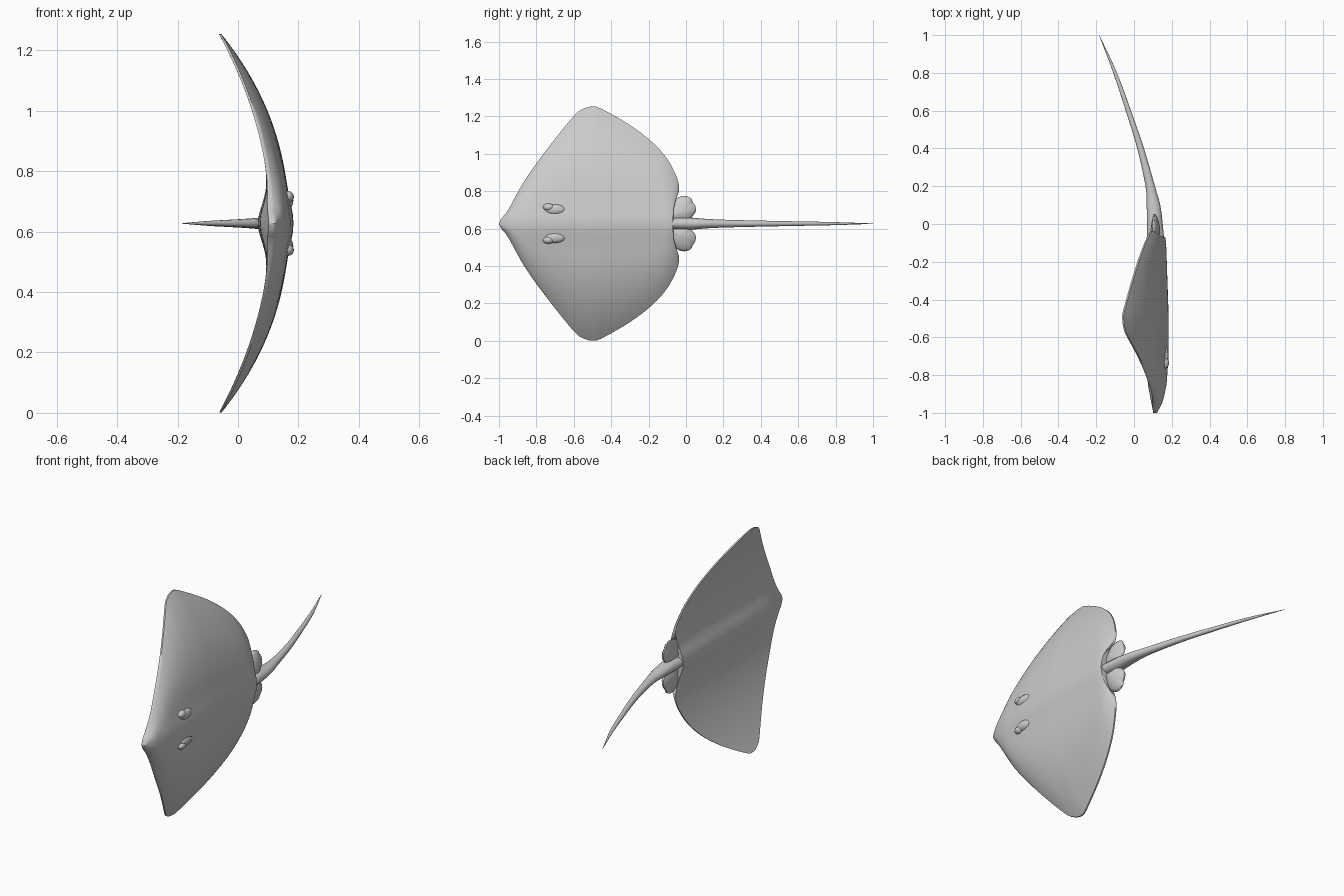
import bpy, bmesh, math
from mathutils import Vector

if "Cube" in bpy.data.objects:
    bpy.data.objects.remove(bpy.data.objects["Cube"], do_unlink=True)

MID = 0.627  # height of the symmetry plane; the back faces +x

grey = bpy.data.materials.new("plain grey")
grey.use_nodes = True
grey.diffuse_color = (0.6, 0.6, 0.6, 1)
grey.node_tree.nodes["Principled BSDF"].inputs["Base Color"].default_value = (0.6, 0.6, 0.6, 1)


def lerp_table(table, v):
    for (a, p), (b, q) in zip(table, table[1:]):
        if v <= b:
            k = max(0, (v - a) / (b - a))
            return p + (q - p) * k
    return table[-1][1]


def smooth_path(points, steps):
    """Catmull-Rom curve through the points."""
    pts = [Vector(p) for p in points]
    pts = [pts[0] * 2 - pts[1]] + pts + [pts[-1] * 2 - pts[-2]]
    out = []
    for a, b, c, d in zip(pts, pts[1:], pts[2:], pts[3:]):
        for i in range(steps):
            t = i / steps
            out.append(0.5 * (2 * b + (c - a) * t + (2 * a - 5 * b + 4 * c - d) * t ** 2
                              + (3 * b - a - 3 * c + d) * t ** 3))
    return out + [pts[-2]]


def finish(name, bm, angle=50):
    bmesh.ops.remove_doubles(bm, verts=bm.verts, dist=0.0004)
    bmesh.ops.recalc_face_normals(bm, faces=bm.faces)
    me = bpy.data.meshes.new(name)
    bm.to_mesh(me)
    bm.free()
    me.materials.append(grey)
    ob = bpy.data.objects.new(name, me)
    bpy.context.collection.objects.link(ob)
    bpy.ops.object.select_all(action="DESELECT")
    ob.select_set(True)
    bpy.context.view_layer.objects.active = ob
    bpy.ops.object.shade_smooth_by_angle(angle=math.radians(angle))
    return ob


def skin(bm, rings):
    """Join closed rings of equal length with quads."""
    rows = [[bm.verts.new(p) for p in r] for r in rings]
    n = len(rows[0])
    for a, b in zip(rows, rows[1:]):
        for i in range(n):
            j = (i + 1) % n
            bm.faces.new((a[i], a[j], b[j], b[i]))
    return rows


# Disc: edge y, half span, and y where the spoke meets the spine
edge = [(-1, 0, -1), (-0.985, 0.03, -0.985), (-0.95, 0.075, -0.945), (-0.86, 0.235, -0.86),
        (-0.73, 0.415, -0.75), (-0.6, 0.575, -0.63), (-0.55, 0.613, -0.57), (-0.5, 0.626, -0.5),
        (-0.45, 0.613, -0.44), (-0.3, 0.527, -0.32), (-0.18, 0.435, -0.23), (-0.1, 0.345, -0.17),
        (-0.05, 0.25, -0.13), (-0.037, 0.19, -0.11), (-0.045, 0.155, -0.09), (-0.065, 0.13, -0.07)]
lift = [(-1, 0.008), (-0.95, 0.03), (-0.85, 0.047), (-0.7, 0.053), (-0.5, 0.055), (-0.1, 0.045), (0, 0.03)]
ridge = [(-1, 0), (-0.9, 0.01), (-0.7, 0.016), (-0.4, 0.014), (0, 0.01)]
belly = [(-1, 0.004), (-0.85, 0.033), (-0.6, 0.04), (0, 0.04)]


def camber(s):
    return 0.11 - 0.43 * s * s


def back(y, s, t):
    return (camber(s) + lerp_table(lift, y) * (1 - t ** 3)
            + lerp_table(ridge, y) * math.exp(-(s / 0.08) ** 2) + 0.004)


def front(y, s):
    return camber(s) - lerp_table(belly, y) * math.exp(-(s / 0.09) ** 2) - 0.004


N = 20
bm = bmesh.new()
rings = []
for y, w, yc in smooth_path(edge, 4):
    w = max(w, 0)
    upper, lower = [], []
    for i in range(-N, N + 1):
        t = abs(i) / N
        yy, s = yc + (y - yc) * t, w * t
        z = MID + math.copysign(s, i)
        upper.append((back(yy, s, t), yy, z))
        lower.append((front(yy, s), yy, z))
    rings.append(upper + lower[::-1])
rows = skin(bm, rings)
bm.faces.new(rows[-1])
finish("body_disc", bm)

# Tail: y, centre x, half depth, half width
tail = [(-0.35, 0.125, 0.04, 0.012), (-0.15, 0.117, 0.047, 0.026), (0, 0.11, 0.042, 0.033),
        (0.1, 0.103, 0.036, 0.026), (0.2, 0.086, 0.025, 0.021), (0.4, 0.035, 0.018, 0.016),
        (0.6, -0.03, 0.014, 0.012), (0.8, -0.1, 0.01, 0.008), (1, -0.184, 0.001, 0.001)]
bm = bmesh.new()
rings = []
for y, xc, hx, hz in smooth_path(tail, 4):
    rings.append([(xc + hx * math.cos(a), y, MID + hz * math.sin(a))
                  for a in (math.tau * k / 16 for k in range(16))])
rows = skin(bm, rings)
bm.faces.new(rows[0])
bm.faces.new(rows[-1])
finish("tail", bm)

# Rounded pelvic fins, eyes and gristly brows on both sides
lobe = [(-0.11, 0.02), (-0.085, 0.09), (-0.05, 0.135), (-0.01, 0.148), (0.025, 0.137), (0.036, 0.115),
        (0.05, 0.095), (0.052, 0.065), (0.035, 0.04), (0.015, 0.015)]
for side, sign in (("left", 1), ("right", -1)):
    bm = bmesh.new()
    outline = smooth_path(lobe, 4)
    centre = Vector((-0.03, 0.06))
    rings = []
    for t, off in ((0.05, 0.03), (0.5, 0.024), (0.85, 0.014), (1, 0.004),
                   (1, -0.004), (0.85, -0.008), (0.5, -0.014), (0.05, -0.02)):
        ring = [centre + (p - centre) * t for p in outline]
        rings.append([(camber(p.y) + off, p.x, MID + sign * p.y) for p in ring])
    rows = skin(bm, rings)
    bm.faces.new(rows[0])
    bm.faces.new(rows[-1])
    finish("pelvic_fin_" + side, bm)

    for name, y, s, size in (("eye_", -0.735, 0.088, (0.022, 0.03, 0.02)),
                             ("brow_", -0.7, 0.075, (0.02, 0.055, 0.028))):
        bm = bmesh.new()
        bmesh.ops.create_uvsphere(bm, u_segments=20, v_segments=12, radius=1)
        bmesh.ops.scale(bm, vec=size, verts=bm.verts)
        bmesh.ops.translate(bm, vec=(0.163, y, MID + sign * s), verts=bm.verts)
        finish(name + side, bm)
